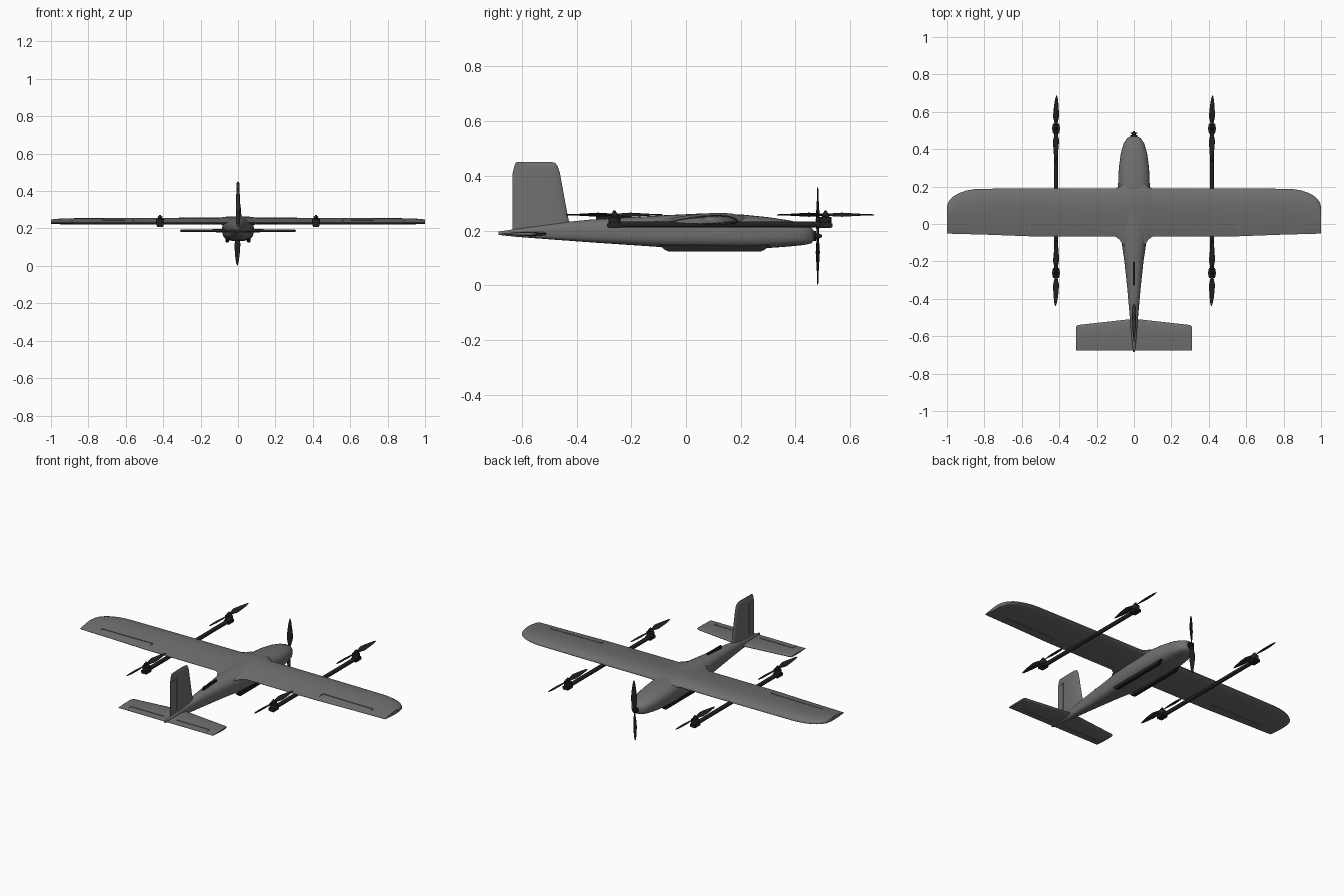
import bpy, bmesh, math
from mathutils import Vector, Matrix

cube = bpy.data.objects.get("Cube")
if cube:
    bpy.data.objects.remove(cube)


def material(name, value):
    m = bpy.data.materials.new(name)
    m.use_nodes = True
    colour = (value, value, value, 1)
    m.diffuse_color = colour
    bsdf = next(n for n in m.node_tree.nodes if n.type == 'BSDF_PRINCIPLED')
    bsdf.inputs["Base Color"].default_value = colour
    return m


GREY = material("airframe grey", 0.16)
BLACK = material("carbon black", 0.015)


def finish(name, bm, mat, smooth=True):
    bmesh.ops.recalc_face_normals(bm, faces=bm.faces)
    mesh = bpy.data.meshes.new(name)
    bm.to_mesh(mesh)
    bm.free()
    mesh.materials.append(mat)
    ob = bpy.data.objects.new(name, mesh)
    bpy.context.collection.objects.link(ob)
    if smooth:
        bpy.ops.object.select_all(action='DESELECT')
        bpy.context.view_layer.objects.active = ob
        ob.select_set(True)
        bpy.ops.object.shade_smooth_by_angle(angle=math.radians(40))
    return ob


def add_loft(bm, rings):
    # skin equal-length closed rings and cap both ends
    loops = [[bm.verts.new(p) for p in r] for r in rings]
    n = len(loops[0])
    for a, b in zip(loops, loops[1:]):
        for i in range(n):
            j = (i + 1) % n
            bm.faces.new((a[i], a[j], b[j], b[i]))
    bm.faces.new(loops[0])
    bm.faces.new(loops[-1])


def add_box(bm, lo, hi):
    lo, hi = Vector(lo), Vector(hi)
    size = Matrix.Diagonal((hi - lo).to_4d())
    size[3][3] = 1
    bmesh.ops.create_cube(bm, size=1, matrix=Matrix.Translation((lo + hi) / 2) @ size)


def add_cylinder(bm, centre, radius, depth, axis='Z', top=None, segments=20):
    turn = Matrix.Rotation(-math.pi / 2, 4, 'X') if axis == 'Y' else Matrix()
    bmesh.ops.create_cone(bm, cap_ends=True, segments=segments, radius1=radius,
                          radius2=radius if top is None else top, depth=depth,
                          matrix=Matrix.Translation(centre) @ turn)


def foil(lead, trail, thick, upper=0.5, n=12):
    # closed aerofoil outline as (chord position, offset) pairs
    def half(t):
        return thick * 10 * (0.2969 * math.sqrt(t) - 0.126 * t - 0.3516 * t**2
                             + 0.2843 * t**3 - 0.1015 * t**4) + 0.001
    ts = [(1 - math.cos(math.pi * i / n)) / 2 for i in range(n + 1)]
    at = lambda t: lead + (trail - lead) * t
    top = [(at(t), upper * half(t)) for t in ts]
    low = [(at(t), (upper - 1) * half(t)) for t in reversed(ts)]
    return top + low


def groove(ob, boxes):
    # cut hinge grooves with one hidden cutter
    bm = bmesh.new()
    for lo, hi in boxes:
        add_box(bm, lo, hi)
    cutter = finish(ob.name + "_cutter", bm, BLACK, False)
    cutter.hide_render = True
    cutter.hide_set(True)
    cutter.display_type = 'WIRE'
    mod = ob.modifiers.new("grooves", 'BOOLEAN')
    mod.operation = 'DIFFERENCE'
    mod.object = cutter
    mod.solver = 'EXACT'
    mod.use_self = True


# Fuselage: y, half width, bottom, top
stations = [(-.685, .004, .184, .196), (-.62, .012, .177, .206), (-.5, .022, .168, .225),
            (-.35, .035, .157, .24), (-.2, .051, .147, .249), (-.08, .069, .139, .256),
            (.05, .08, .135, .262), (.2, .085, .133, .259), (.3, .081, .136, .249),
            (.38, .07, .142, .237), (.43, .055, .147, .224), (.458, .037, .153, .212),
            (.468, .018, .165, .198)]
rings = []
for y, w, lo, hi in stations:
    mid = lo + (hi - lo) * 0.55
    ring = []
    for k in range(28):
        a = 2 * math.pi * k / 28
        c, s = math.cos(a), math.sin(a)
        p = 0.9 if s > 0 else 0.62
        x = math.copysign(abs(c) ** p, c) * w
        z = mid + math.copysign(abs(s) ** p, s) * (hi - mid if s > 0 else mid - lo)
        ring.append((x, y, z))
    rings.append(ring)
bm = bmesh.new()
add_loft(bm, rings)
finish("fuselage", bm, GREY)

# Wing: x, leading edge, trailing edge, thickness
half_wing = [(.055, .225, -.12, .046), (.075, .2, -.085, .041), (.1, .19, -.067, .037),
             (.55, .19, -.066, .035), (.82, .188, -.056, .033)]
for i in range(1, 8):
    a = i / 7 * math.pi / 2
    half_wing.append((.82 + .18 * math.sin(a), .09 + .098 * math.cos(a),
                      -.056 + .006 * i / 7, .021 + .012 * math.cos(a)))
span = [(-x, *r) for x, *r in reversed(half_wing)] + half_wing
bm = bmesh.new()
add_loft(bm, [[(x, y, .231 + z) for y, z in foil(l, t, d, .72)] for x, l, t, d in span])
wing = finish("wing", bm, GREY)
cuts = []
for s in (-1, 1):
    for lo, hi in ((.2, .236), (.239, .3)):
        for a, b, front, back in ((.56, .885, 0, -.005), (.555, .561, 0, -.1), (.884, .89, 0, -.1)):
            x1, x2 = sorted((s * a, s * b))
            if lo < .23 or a != .56:
                cuts.append(((x1, back, lo if lo > .23 else .2), (x2, front, .229 if lo < .23 else hi)))
            else:
                cuts.append(((x1, back, .24), (x2, front, hi)))
groove(wing, cuts)

# Tailplane
bm = bmesh.new()
tail = [(-.31, -.548, .008), (-.3, -.54, .012), (-.03, -.51, .017),
        (.03, -.51, .017), (.3, -.54, .012), (.31, -.548, .008)]
add_loft(bm, [[(x, y, .188 + z) for y, z in foil(l, -.677, d)] for x, l, d in tail])
tailplane = finish("tailplane", bm, GREY)
cuts = []
for s in (-1, 1):
    for lo, hi in ((.15, .186), (.19, .22)):
        for a, b, back in ((.04, .26, -.637), (.255, .26, -.66)):
            x1, x2 = sorted((s * a, s * b))
            cuts.append(((x1, back, lo), (x2, -.632, hi)))
groove(tailplane, cuts)

# Fin: z, leading edge, trailing edge, thickness
bm = bmesh.new()
fin = [(.19, -.42, -.635, .024), (.3, -.441, -.635, .021), (.41, -.461, -.634, .017),
       (.435, -.469, -.628, .015), (.447, -.478, -.623, .011), (.451, -.492, -.618, .005)]
add_loft(bm, [[(x, y, z) for y, x in foil(l, t, d)] for z, l, t, d in fin])
fin_ob = finish("fin", bm, GREY)
cuts = []
for s in (-1, 1):
    x1, x2 = sorted((s * .002, s * .03))
    cuts += [((x1, -.585, .225), (x2, -.579, .41)), ((x1, -.65, .406), (x2, -.579, .411))]
groove(fin_ob, cuts)

# Dorsal blade antenna
bm = bmesh.new()
add_box(bm, (-.005, -.33, .23), (.005, -.2, .26))
bmesh.ops.bevel(bm, geom=bm.edges[:], offset=.003, segments=2, affect='EDGES')
finish("dorsal_antenna", bm, BLACK)

# Belly skids with sloping ends
for side, s in (("left", 1), ("right", -1)):
    bm = bmesh.new()
    outline = ((-.1, .148), (-.07, .124), (.28, .124), (.31, .148))
    add_loft(bm, [[(s * x, y, z) for y, z in outline] for x in (.048, .068)])
    bmesh.ops.bevel(bm, geom=bm.edges[:], offset=.004, segments=2, affect='EDGES')
    finish(side + "_belly_skid", bm, BLACK)


def propeller(name, place):
    # two twisted blades along x, spinning about z
    bm = bmesh.new()
    blade = [(.008, .01, 35), (.03, .02, 32), (.06, .033, 25), (.09, .031, 19),
             (.13, .023, 13), (.165, .012, 9), (.177, .003, 7)]
    for s in (-1, 1):
        rings = []
        for r, chord, twist in blade:
            turn = Matrix.Rotation(math.radians(twist), 3, 'X')
            ring = [turn @ Vector((r, y, z)) for y, z in foil(chord * .55, -chord * .45, .003, .6, 6)]
            rings.append([(s * p.x, s * p.y, p.z) for p in ring])
        add_loft(bm, rings)
    add_cylinder(bm, (0, 0, 0), .012, .012)
    add_cylinder(bm, (0, 0, .011), .009, .01, top=.004)
    bm.transform(place)
    finish(name, bm, BLACK)


# Lift booms, motors and rotors
for side, x in (("left", .417), ("right", -.417)):
    bm = bmesh.new()
    add_cylinder(bm, (x, .125, .222), .0115, .8, 'Y')
    finish(side + "_boom", bm, BLACK)
    for end, y in (("front", .51), ("rear", -.262)):
        bm = bmesh.new()
        add_box(bm, (x - .019, y - .026, .209), (x + .019, y + .026, .23))
        bmesh.ops.bevel(bm, geom=bm.edges[:], offset=.004, segments=2, affect='EDGES')
        add_cylinder(bm, (x, y, .239), .022, .022)
        add_cylinder(bm, (x, y, .251), .018, .006, top=.01)
        finish(f"{side}_{end}_motor", bm, BLACK)
        propeller(f"{side}_{end}_rotor",
                  Matrix.Translation((x, y, .257)) @ Matrix.Rotation(math.pi / 2 - .02, 4, 'Z'))

# Nose motor and propeller
bm = bmesh.new()
add_cylinder(bm, (0, .468, .18), .018, .016, 'Y')
finish("nose_motor", bm, BLACK)
propeller("nose_propeller", Matrix.Translation((0, .481, .18))
          @ Matrix.Rotation(-math.pi / 2, 4, 'X') @ Matrix.Rotation(math.pi / 2 + .02, 4, 'Z'))
